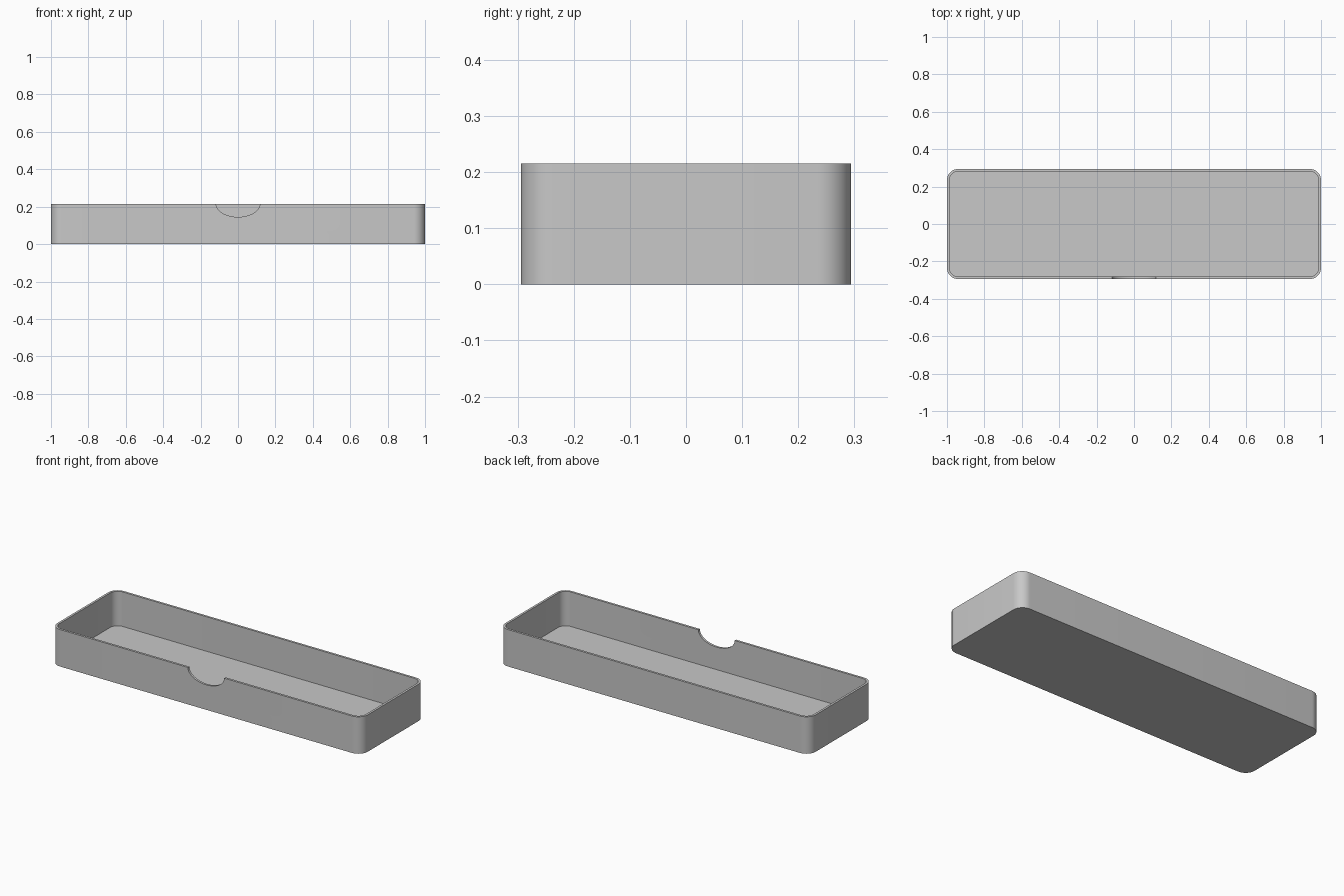
import bpy, bmesh, math

cube = bpy.data.objects.get("Cube")
if cube:
    bpy.data.objects.remove(cube, do_unlink=True)

LENGTH, DEPTH, HEIGHT = 2.0, 0.588, 0.215
WALL, FLOOR, RADIUS = 0.013, 0.014, 0.06

grey = bpy.data.materials.new("plain_grey")
grey.use_nodes = True
colour = (0.58, 0.58, 0.58, 1)
grey.diffuse_color = colour
grey.node_tree.nodes["Principled BSDF"].inputs["Base Color"].default_value = colour


def prism(name, outline, offset):
    """Extrude a closed outline of 3D points along an offset."""
    bm = bmesh.new()
    face = bm.faces.new([bm.verts.new(p) for p in outline])
    top = bmesh.ops.extrude_face_region(bm, geom=[face])["geom"]
    bmesh.ops.translate(bm, vec=offset, verts=[v for v in top if isinstance(v, bmesh.types.BMVert)])
    bmesh.ops.recalc_face_normals(bm, faces=bm.faces)
    mesh = bpy.data.meshes.new(name)
    bm.to_mesh(mesh)
    bm.free()
    mesh.materials.append(grey)
    obj = bpy.data.objects.new(name, mesh)
    bpy.context.collection.objects.link(obj)
    return obj


def rounded_rectangle(inset, z, steps=12):
    r = RADIUS - inset
    cx, cy = LENGTH / 2 - RADIUS, DEPTH / 2 - RADIUS
    points = []
    for corner, (sx, sy) in enumerate([(1, 1), (-1, 1), (-1, -1), (1, -1)]):
        for i in range(steps + 1):
            a = math.pi / 2 * (corner + i / steps)
            points.append((sx * cx + r * math.cos(a), sy * cy + r * math.sin(a), z))
    return points


# Tray body, hollow and thumb notch
tray = prism("tray", rounded_rectangle(0, 0), (0, 0, HEIGHT))
hollow = prism("hollow_cutter", rounded_rectangle(WALL, FLOOR), (0, 0, HEIGHT))
ellipse = [(0.117 * math.cos(a), -DEPTH / 2 - 0.05, HEIGHT + 0.07 * math.sin(a))
           for a in (math.tau * i / 64 for i in range(64))]
notch = prism("notch_cutter", ellipse, (0, 0.1, 0))

for cutter in (hollow, notch):
    cutter.hide_render = True
    cut = tray.modifiers.new(cutter.name, "BOOLEAN")
    cut.operation = "DIFFERENCE"
    cut.solver = "EXACT"
    cut.object = cutter

# Bake the cuts, then smooth the round corners only
bpy.ops.object.select_all(action="DESELECT")
bpy.context.view_layer.objects.active = tray
tray.select_set(True)
for modifier in list(tray.modifiers):
    bpy.ops.object.modifier_apply(modifier=modifier.name)
for cutter in (hollow, notch):
    bpy.data.objects.remove(cutter, do_unlink=True)
bpy.ops.object.shade_smooth_by_angle(angle=math.radians(30))
